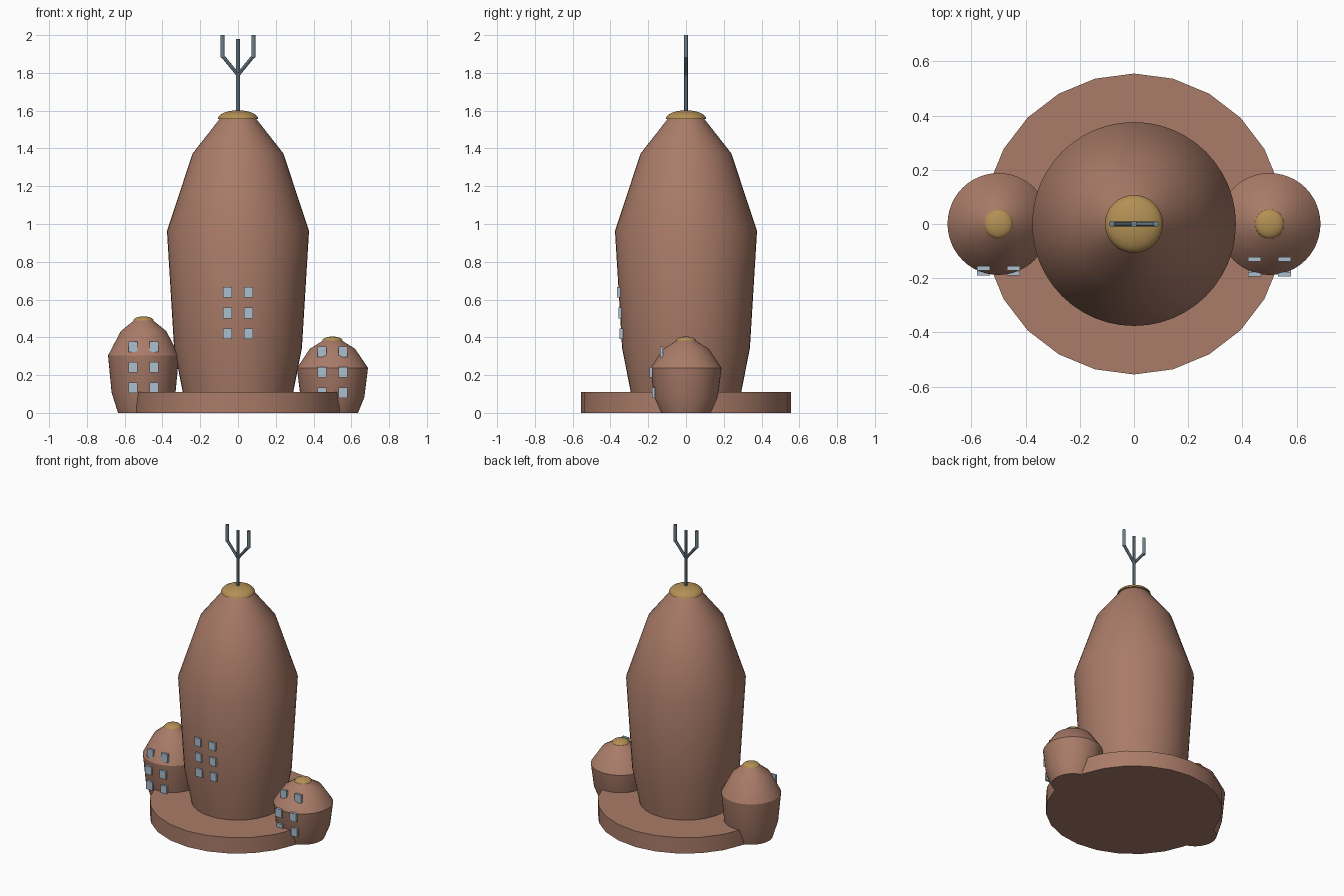
import bpy, bmesh, math
from mathutils import Vector

if "Cube" in bpy.data.objects:
    bpy.data.objects.remove(bpy.data.objects["Cube"])


def make_material(name, rgb):
    m = bpy.data.materials.new(name)
    m.diffuse_color = (*rgb, 1)
    m.use_nodes = True
    m.node_tree.nodes["Principled BSDF"].inputs["Base Color"].default_value = m.diffuse_color
    return m


CLAY = make_material("clay brown", (0.40, 0.20, 0.14))
GOLD = make_material("dull gold", (0.45, 0.28, 0.09))
GLASS = make_material("pale blue glass", (0.41, 0.52, 0.61))
STEEL = make_material("grey steel", (0.16, 0.22, 0.26))


def finish(bm, name, mat, smooth=True):
    bmesh.ops.recalc_face_normals(bm, faces=bm.faces)
    me = bpy.data.meshes.new(name)
    bm.to_mesh(me)
    bm.free()
    me.materials.append(mat)
    ob = bpy.data.objects.new(name, me)
    bpy.context.collection.objects.link(ob)
    if smooth:
        bpy.ops.object.select_all(action='DESELECT')
        ob.select_set(True)
        bpy.context.view_layer.objects.active = ob
        bpy.ops.object.shade_smooth_by_angle(angle=math.radians(30))
    return ob


def lathe(name, profile, mat, x=0, sides=48):
    """Closed solid of revolution from (radius, height) points."""
    bm = bmesh.new()
    rings = []
    for r, z in profile:
        rings.append([bm.verts.new((x + r * math.cos(math.tau * i / sides),
                                    r * math.sin(math.tau * i / sides), z))
                      for i in range(sides)])
    for a, b in zip(rings, rings[1:]):
        for i in range(sides):
            j = (i + 1) % sides
            bm.faces.new((a[i], a[j], b[j], b[i]))
    bm.faces.new(rings[0][::-1])
    bm.faces.new(rings[-1])
    return finish(bm, name, mat)


# Shared tower outline: (fraction of widest radius, fraction of height)
OUTLINE = [(0.72, 0), (0.90, 0.22), (1, 0.617), (0.64, 0.88), (0.25, 1)]


def radius_at(profile, z):
    for (r0, z0), (r1, z1) in zip(profile, profile[1:]):
        if z0 <= z <= z1:
            return r0 + (r1 - r0) * (z - z0) / (z1 - z0)


def tower(name, x, radius, height, cap_r, cap_h, window_z):
    profile = [(r * radius, z * height) for r, z in OUTLINE]
    lathe(name, profile, CLAY, x)
    # Domed cap
    dome = [(cap_r * math.cos(t), height - 0.003 + cap_h * math.sin(t))
            for t in (math.radians(d) for d in (0, 15, 30, 45, 60, 75, 88))]
    lathe(name + "_cap", dome, GOLD, x, 32)
    # Windows, two columns of three
    bm = bmesh.new()
    for row in range(3):
        z = window_z + row * 0.109
        y = -radius_at(profile, z)
        for dx in (-0.055, 0.055):
            new = bmesh.ops.create_cube(bm, size=1)["verts"]
            bmesh.ops.scale(bm, vec=(0.048, 0.017, 0.056), verts=new)
            bmesh.ops.translate(bm, vec=(x + dx, y, z), verts=new)
    finish(bm, name + "_windows", GLASS, False)


def rod(name, a, b, r=0.011):
    a, b = Vector(a), Vector(b)
    bm = bmesh.new()
    bmesh.ops.create_cone(bm, cap_ends=True, segments=12, radius1=r, radius2=r,
                          depth=(b - a).length)
    ob = finish(bm, name, STEEL)
    ob.location = (a + b) / 2
    ob.rotation_mode = 'QUATERNION'
    ob.rotation_quaternion = (b - a).to_track_quat('Z', 'Y')


# Round base slab
lathe("base", [(0.555, 0), (0.555, 0.11)], CLAY, sides=24)

# Towers
tower("main_tower", 0, 0.376, 1.56, 0.107, 0.045, 0.42)
tower("left_tower", -0.5, 0.188, 0.492, 0.054, 0.022, 0.133)
tower("right_tower", 0.5, 0.188, 0.385, 0.054, 0.022, 0.106)

# Three-pronged mast
rod("mast", (0, 0, 1.57), (0, 0, 1.98))
for side, s in (("left", -1), ("right", 1)):
    rod(side + "_branch", (0, 0, 1.79), (s * 0.082, 0, 1.89), 0.0095)
    rod(side + "_prong", (s * 0.082, 0, 1.882), (s * 0.082, 0, 2.0), 0.0105)
